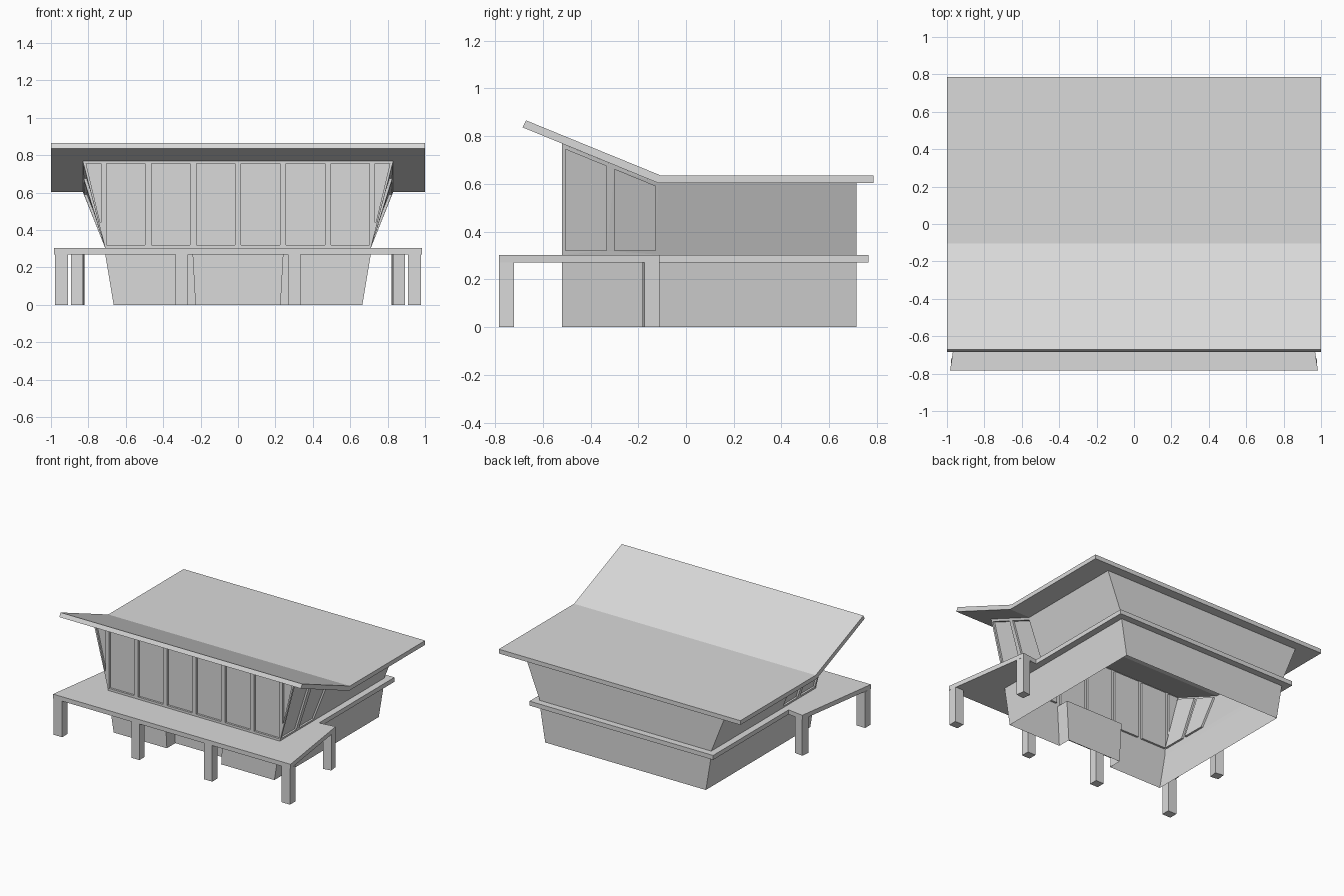
import bpy, bmesh
from mathutils import Vector

if "Cube" in bpy.data.objects:
    bpy.data.objects.remove(bpy.data.objects["Cube"], do_unlink=True)

grey = bpy.data.materials.new("light grey")
grey.use_nodes = True
grey.diffuse_color = (0.7, 0.7, 0.7, 1)
grey.node_tree.nodes["Principled BSDF"].inputs["Base Color"].default_value = (0.7, 0.7, 0.7, 1)

FRONT, BACK, KINK = -0.52, 0.715, -0.115   # wall planes and roof bend
DECK_LOW, DECK_TOP, EAVE = 0.27, 0.303, 0.603
FOOT, WAIST, CROWN = 0.665, 0.71, 0.83     # half widths of the flaring walls


def finish(name, bm):
    mesh = bpy.data.meshes.new(name)
    bm.to_mesh(mesh)
    bm.free()
    mesh.materials.append(grey)
    obj = bpy.data.objects.new(name, mesh)
    bpy.context.collection.objects.link(obj)
    return obj


def add_loop(bm, points):
    verts = [bm.verts.new(p) for p in points]
    for a, b in zip(verts, verts[1:] + verts[:1]):
        bm.edges.new((a, b))
    return verts


def bridge(bm, low, high):
    for i in range(len(low)):
        j = (i + 1) % len(low)
        bm.faces.new((low[i], low[j], high[j], high[i]))


def prism(name, points, offset):
    """Solid from a polygon moved along an offset."""
    bm = bmesh.new()
    low = [bm.verts.new(p) for p in points]
    high = [bm.verts.new(Vector(p) + Vector(offset)) for p in points]
    bm.faces.new(low)
    bm.faces.new(high)
    bridge(bm, low, high)
    bmesh.ops.recalc_face_normals(bm, faces=bm.faces)
    return finish(name, bm)


def wall(name, outline, outward, windows=(), depth=0.015):
    """Sheet wall with recessed window panes."""
    out = Vector(outward)
    bm = bmesh.new()
    add_loop(bm, outline)
    holes = [add_loop(bm, w) for w in windows]
    bmesh.ops.triangle_fill(bm, use_beauty=True, edges=bm.edges[:], normal=out)
    for f in bm.faces:
        f.normal_update()
        if f.normal.dot(out) < 0:
            f.normal_flip()
    for hole in holes:
        inner = [bm.verts.new(v.co - out * depth) for v in hole]
        bridge(bm, hole, inner)
        pane = bm.faces.new(inner)
        pane.normal_update()
        if pane.normal.dot(out) < 0:
            pane.normal_flip()
    return finish(name, bm)


def roof_under(y):
    return EAVE + max(0, KINK - y) * 0.41


# Bent roof slab
roof = [(-0.685, 0.837), (-0.67, 0.866), (-0.105, 0.635),
        (0.785, 0.635), (0.785, EAVE), (KINK, EAVE)]
prism("roof", [(-1, y, z) for y, z in roof], (2, 0, 0))


# Lower walls with a recessed entrance
def plan(half, door, z):
    right = [(door, FRONT + 0.1), (door, FRONT), (half, FRONT), (half, BACK)]
    left = [(-x, y) for x, y in reversed(right)]
    return [(x, y, z) for x, y in right + left]


bm = bmesh.new()
low = [bm.verts.new(p) for p in plan(FOOT, 0.225, 0)]
high = [bm.verts.new(p) for p in plan(WAIST, 0.24, DECK_LOW)]
bridge(bm, low, high)
bmesh.ops.recalc_face_normals(bm, faces=bm.faces)
finish("lower_walls", bm)

# Deck ring around the body
half_deck = [(0.983, -0.783), (0.886, -0.11), (0.76, -0.128), (0.76, 0.765)]
bm = bmesh.new()
add_loop(bm, [(x, y, DECK_LOW) for x, y in half_deck]
         + [(-x, y, DECK_LOW) for x, y in reversed(half_deck)])
add_loop(bm, plan(WAIST, 0.24, DECK_LOW))
bmesh.ops.triangle_fill(bm, use_beauty=True, edges=bm.edges[:], normal=(0, 0, 1))
top = bmesh.ops.extrude_face_region(bm, geom=bm.faces[:], use_keep_orig=True)
bmesh.ops.translate(bm, vec=(0, 0, DECK_TOP - DECK_LOW),
                    verts=[v for v in top["geom"] if isinstance(v, bmesh.types.BMVert)])
bmesh.ops.recalc_face_normals(bm, faces=bm.faces)
finish("deck", bm)

# Upper front wall: six panes and two slanted corner panes
SILL, HEAD = 0.32, 0.755
panes = []
for i in range(6):
    x = -0.703 + i * 0.24
    panes.append([(x, FRONT, SILL), (x + 0.207, FRONT, SILL),
                  (x + 0.207, FRONT, HEAD), (x, FRONT, HEAD)])
for s in (1, -1):
    panes.append([(s * 0.733, FRONT, 0.44), (s * 0.737, FRONT, 0.44),
                  (s * 0.812, FRONT, HEAD), (s * 0.733, FRONT, HEAD)])
peak = roof_under(FRONT)
wall("upper_front_wall", [(-WAIST, FRONT, DECK_TOP), (WAIST, FRONT, DECK_TOP),
                          (CROWN, FRONT, peak), (-CROWN, FRONT, peak)], (0, -1, 0), panes)
wall("upper_back_wall", [(-WAIST, BACK, DECK_TOP), (WAIST, BACK, DECK_TOP),
                         (CROWN, BACK, EAVE), (-CROWN, BACK, EAVE)], (0, 1, 0))

# Sides: twisted glazed bay, plain rear bay and deck posts
for s, side in ((1, "left"), (-1, "right")):
    def on_side(y, z):
        t = (z - DECK_TOP) / (roof_under(y) - DECK_TOP)
        return (s * (WAIST + (CROWN - WAIST) * t), y, z)

    def bay(y0, y1, bottom, gap):
        return [on_side(y0, bottom), on_side(y1, bottom),
                on_side(y1, roof_under(y1) - gap), on_side(y0, roof_under(y0) - gap)]

    wall(side + "_glazed_wall", bay(FRONT, KINK, DECK_TOP, 0), (s, 0, 0),
         [bay(-0.505, -0.332, SILL, 0.018), bay(-0.3, -0.127, SILL, 0.018)])
    wall(side + "_rear_wall", bay(KINK, BACK, DECK_TOP, 0), (s, 0, 0))

    rise = (0, 0, DECK_LOW)
    for name, x0, x1 in (("corner", 0.908, 0.979), ("middle", 0.268, 0.335)):
        prism(side + "_" + name + "_post",
              [(s * x0, -0.783, 0), (s * x1, -0.783, 0),
               (s * x1, -0.72, 0), (s * x0, -0.72, 0)], rise)
    corner = Vector((0.885, -0.11, 0))
    u, v = Vector((0.009, -0.064, 0)), Vector((-0.064, -0.009, 0))
    prism(side + "_rear_post",
          [(s * p.x, p.y, 0) for p in (corner, corner + u, corner + u + v, corner + v)], rise)
